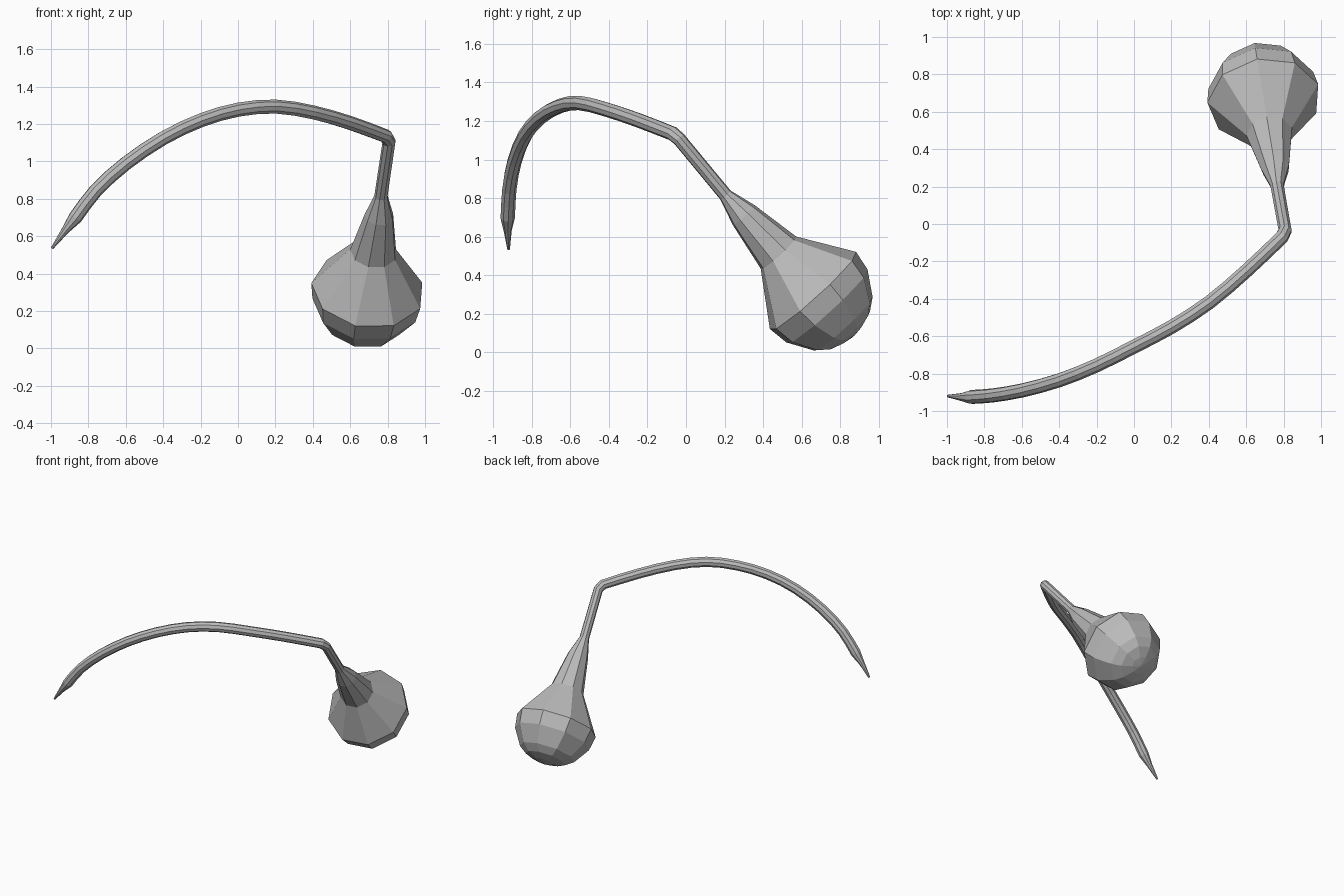
import bpy
import bmesh
import math
from mathutils import Vector

cube = bpy.data.objects.get("Cube")
if cube:
    bpy.data.objects.remove(cube, do_unlink=True)

SIDES = 9
PHASE = math.radians(17)

grey = bpy.data.materials.new("Plain grey")
grey.use_nodes = True
GREY = (0.5, 0.5, 0.5, 1)
grey.diffuse_color = GREY
grey.node_tree.nodes["Principled BSDF"].inputs["Base Color"].default_value = GREY


def spline(points, steps):
    """Catmull-Rom curve through the points."""
    pts = [2 * points[0] - points[1]] + points + [2 * points[-1] - points[-2]]
    out = []
    for a, b, c, d in zip(pts, pts[1:], pts[2:], pts[3:]):
        for i in range(steps):
            t = i / steps
            out.append(0.5 * (2 * b + (c - a) * t + (2 * a - 5 * b + 4 * c - d) * t * t
                              + (3 * b - a - 3 * c + d) * t ** 3))
    return out + [points[-1]]


def make_rings(stations):
    """Rings of points square to the path, with a frame carried along without twist."""
    centres = [c for c, r in stations]
    rings = []
    u = Vector((1, 0, 0))
    for i, (c, r) in enumerate(stations):
        before = centres[i] - centres[max(i - 1, 0)]
        after = centres[min(i + 1, len(centres) - 1)] - centres[i]
        t = (before.normalized() + after.normalized()).normalized()
        u = (u - t * u.dot(t)).normalized()
        v = u.cross(t)
        if i == 0:
            v_sign = 1 if v.z > 0 else -1
        v = v * v_sign
        angles = [PHASE + math.tau * k / SIDES for k in range(SIDES)]
        rings.append([c + r * (math.cos(a) * u + math.sin(a) * v) for a in angles])
    return rings


def skin(name, rings, cap_first=False, cap_last=False):
    """Join successive rings with flat quads."""
    bm = bmesh.new()
    loops = [[bm.verts.new(p) for p in ring] for ring in rings]
    for a, b in zip(loops, loops[1:]):
        for k in range(SIDES):
            n = (k + 1) % SIDES
            bm.faces.new((a[k], a[n], b[n], b[k]))
    if cap_first:
        bm.faces.new(loops[0])
    if cap_last:
        bm.faces.new(loops[-1])
    bmesh.ops.recalc_face_normals(bm, faces=bm.faces)
    # An open skin can be turned inside out; test a face against its ring centre
    face = loops[1][0].link_faces[0]
    middle = sum((v.co for v in loops[1]), Vector()) / SIDES
    if face.normal.dot(face.calc_center_median() - middle) < 0:
        bmesh.ops.reverse_faces(bm, faces=bm.faces)
    mesh = bpy.data.meshes.new(name)
    bm.to_mesh(mesh)
    bm.free()
    mesh.materials.append(grey)
    obj = bpy.data.objects.new(name, mesh)
    bpy.context.collection.objects.link(obj)


# Rounded end of the bulb: distance past the widest ring, and radius
wide = Vector((0.695, 0.66, 0.315))
neck_end = Vector((0.765, 0.205, 0.815))
axis = (wide - neck_end).normalized()
dome = [(0.313, 0.012), (0.303, 0.07), (0.277, 0.15), (0.232, 0.21), (0.108, 0.288), (0, 0.305)]
stations = [(wide + axis * d, r) for d, r in dome]

# Flared neck up to the elbow
stations += [(Vector((0.725, 0.48, 0.515)), 0.126),
             (Vector((0.755, 0.30, 0.71)), 0.078),
             (neck_end, 0.036),
             (Vector((0.808, -0.035, 1.105)), 0.036)]
elbow = len(stations) - 1

# Arched stem from the elbow to the far end
arch = [(0.79, -0.07, 1.135), (0.6, -0.25, 1.205), (0.4, -0.42, 1.262), (0.2, -0.55, 1.293),
        (0, -0.655, 1.277), (-0.2, -0.755, 1.22), (-0.4, -0.835, 1.125), (-0.6, -0.89, 0.99),
        (-0.76, -0.917, 0.845), (-0.87, -0.925, 0.70)]
stations += [(p, 0.038) for p in spline([Vector(p) for p in arch], 2)]

# Tapered tip
stations += [(Vector((-0.925, -0.925, 0.63)), 0.021),
             (Vector((-0.995, -0.92, 0.535)), 0.007)]

rings = make_rings(stations)
skin("bulb_and_neck", rings[:elbow + 1], cap_first=True)
skin("arched_stem", rings[elbow:], cap_last=True)
